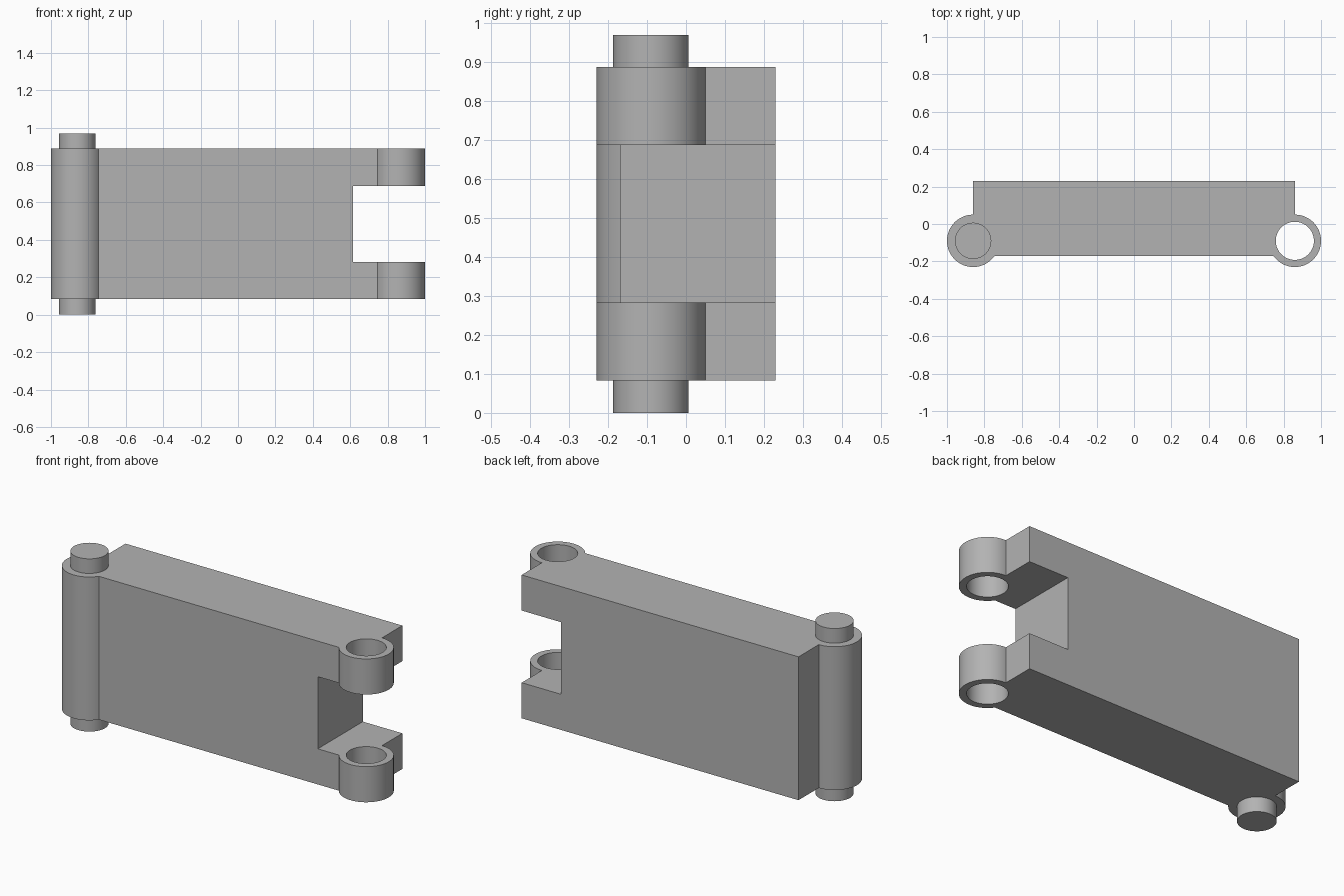
import bpy, bmesh, math

cube = bpy.data.objects.get("Cube")
if cube:
    bpy.data.objects.remove(cube, do_unlink=True)

PIVOT_X, PIVOT_Y = 0.86, -0.09
KNUCKLE_R, PIN_R, HOLE_R = 0.14, 0.097, 0.102
FRONT, BACK = -0.17, 0.23
BOTTOM, TOP = 0.083, 0.888
NOTCH_X, NOTCH_BOTTOM, NOTCH_TOP = 0.615, 0.283, 0.688

grey = bpy.data.materials.new("plain grey")
grey.use_nodes = True
colour = (0.45, 0.45, 0.45, 1)
grey.diffuse_color = colour
grey.node_tree.nodes["Principled BSDF"].inputs["Base Color"].default_value = colour


def prism(name, outline, z0, z1):
    """Extrude a counter-clockwise outline between two heights."""
    bm = bmesh.new()
    base = bm.faces.new([bm.verts.new((x, y, z0)) for x, y in outline])
    top = bmesh.ops.extrude_face_region(bm, geom=[base])["geom"]
    verts = [v for v in top if isinstance(v, bmesh.types.BMVert)]
    bmesh.ops.translate(bm, verts=verts, vec=(0, 0, z1 - z0))
    bmesh.ops.recalc_face_normals(bm, faces=bm.faces)
    mesh = bpy.data.meshes.new(name)
    bm.to_mesh(mesh)
    bm.free()
    mesh.materials.append(grey)
    obj = bpy.data.objects.new(name, mesh)
    bpy.context.collection.objects.link(obj)
    return obj


def arc(cx, radius, start, end, steps):
    angles = [start + (end - start) * i / steps for i in range(steps + 1)]
    return [(cx + radius * math.cos(a), PIVOT_Y + radius * math.sin(a)) for a in angles]


def circle(cx, radius):
    return arc(cx, radius, 0, math.tau, 64)[:-1]


def select_only(obj):
    bpy.ops.object.select_all(action="DESELECT")
    obj.select_set(True)
    bpy.context.view_layer.objects.active = obj


def cut(target, cutter):
    cutter.hide_render = True
    mod = target.modifiers.new("cut", "BOOLEAN")
    mod.operation, mod.solver, mod.object = "DIFFERENCE", "EXACT", cutter
    select_only(target)
    bpy.ops.object.modifier_apply(modifier=mod.name)
    bpy.data.objects.remove(cutter, do_unlink=True)


# Link plate with a round knuckle at each front corner
meet = math.pi + math.asin((PIVOT_Y - FRONT) / KNUCKLE_R)
right_side = arc(PIVOT_X, KNUCKLE_R, meet, 2.5 * math.pi, 44) + [(PIVOT_X, BACK)]
left_side = [(-x, y) for x, y in reversed(right_side)]
plate = prism("link_plate", right_side + left_side, BOTTOM, TOP)

# Notch between the two ears, and the pin hole through them
notch = [(NOTCH_X, -1), (2, -1), (2, 1), (NOTCH_X, 1)]
cut(plate, prism("notch_cutter", notch, NOTCH_BOTTOM, NOTCH_TOP))
cut(plate, prism("hole_cutter", circle(PIVOT_X, HOLE_R), -1, 2))

# Pin ends standing out of the solid knuckle
pins = [prism("lower_pin", circle(-PIVOT_X, PIN_R), 0, BOTTOM),
        prism("upper_pin", circle(-PIVOT_X, PIN_R), TOP, 0.97)]

for part in [plate] + pins:
    select_only(part)
    bpy.ops.object.shade_smooth_by_angle(angle=math.radians(30))
